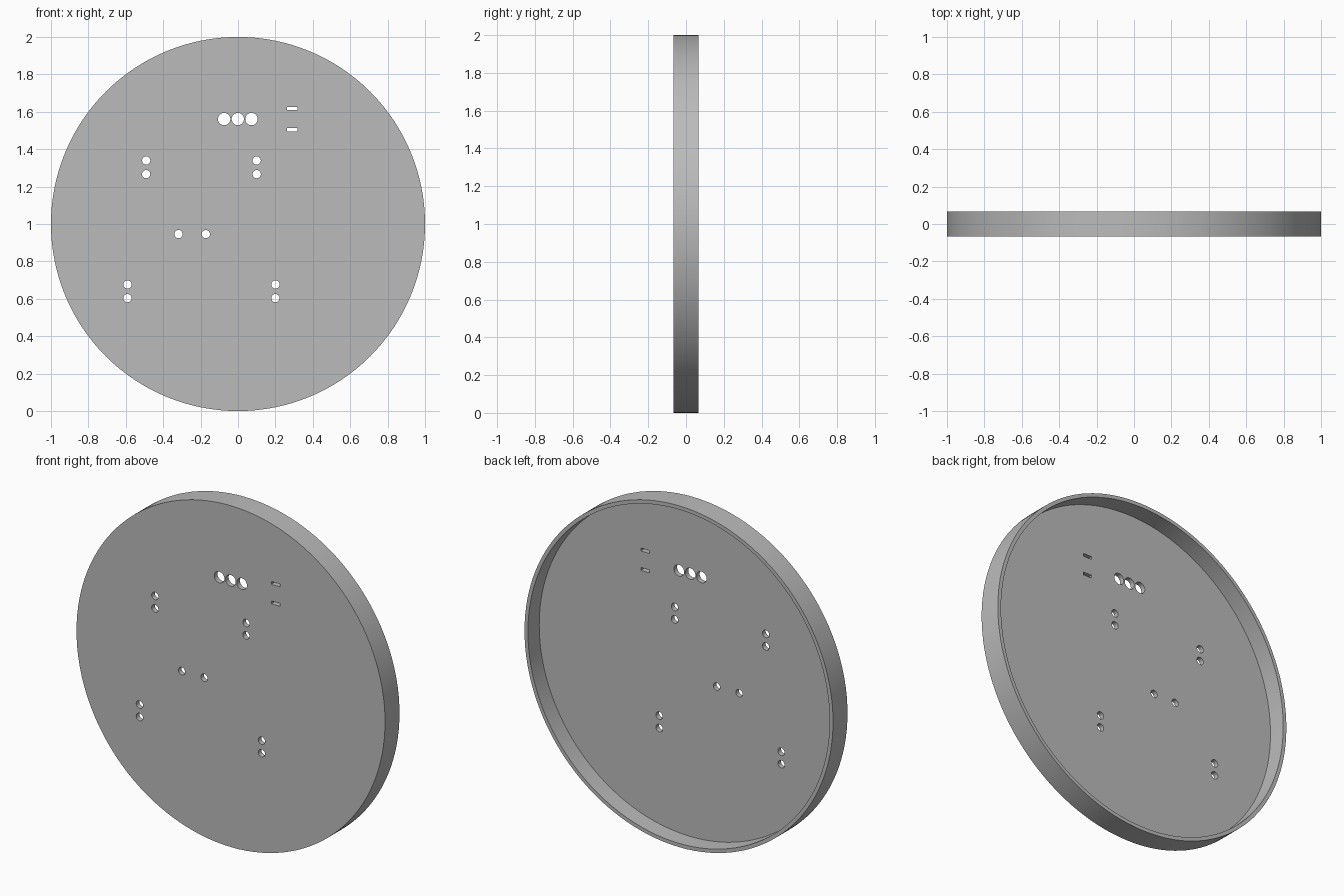
import bpy
import bmesh
import math
from mathutils import Matrix, Vector

cube = bpy.data.objects.get("Cube")
if cube:
    bpy.data.objects.remove(cube, do_unlink=True)

RADIUS, INNER = 1.0, 0.978
FRONT, BACK, FLOOR = -0.067, 0.067, -0.038
CENTRE = Vector((0, 0, 1))

# Material
grey = bpy.data.materials.new("plain grey")
grey.use_nodes = True
colour = (0.5, 0.5, 0.5, 1)
grey.diffuse_color = colour
grey.node_tree.nodes["Principled BSDF"].inputs["Base Color"].default_value = colour


def make_object(name, bm):
    bmesh.ops.recalc_face_normals(bm, faces=bm.faces)
    mesh = bpy.data.meshes.new(name)
    bm.to_mesh(mesh)
    bm.free()
    mesh.materials.append(grey)
    obj = bpy.data.objects.new(name, mesh)
    bpy.context.collection.objects.link(obj)
    return obj


# Shallow round tray, open at the back, from stacked rings
def build_tray():
    bm = bmesh.new()
    sides = 128
    rings = []
    for r, y in ((RADIUS, FRONT), (RADIUS, BACK), (INNER, BACK), (INNER, FLOOR)):
        rings.append([bm.verts.new(CENTRE + Vector((r * math.cos(a), y, r * math.sin(a))))
                      for a in (math.tau * i / sides for i in range(sides))])
    for lower, upper in zip(rings, rings[1:]):
        for i in range(sides):
            j = (i + 1) % sides
            bm.faces.new((lower[i], lower[j], upper[j], upper[i]))
    bm.faces.new(rings[0])
    bm.faces.new(rings[-1])
    return make_object("round_tray", bm)


# All holes through the front plate in one cutter
def build_cutter():
    bm = bmesh.new()
    turn = Matrix.Rotation(math.pi / 2, 4, "X")

    def round_hole(x, z, r):
        bmesh.ops.create_cone(bm, cap_ends=True, segments=32, radius1=r, radius2=r,
                              depth=0.3, matrix=Matrix.Translation((x, 0, z)) @ turn)

    pitch = 0.073
    for i in (-1, 0, 1):
        round_hole(i * pitch - 0.001, 1.561, 0.033)
    for x, z in ((-0.491, 1.303), (0.1, 1.303), (-0.591, 0.64), (0.2, 0.64)):
        for side in (-0.5, 0.5):
            round_hole(x, z + side * pitch, 0.022)
    for x in (-0.318, -0.172):
        round_hole(x, 0.946, 0.022)
    for z in (1.504, 1.618):
        bmesh.ops.create_cube(bm, size=1, matrix=Matrix.Translation((0.291, 0, z))
                              @ Matrix.Diagonal((0.056, 0.3, 0.017, 1)))
    return make_object("hole_cutter", bm)


tray = build_tray()
cutter = build_cutter()
cutter.hide_render = True

# Cut the holes and keep the edges crisp
cut = tray.modifiers.new("holes", "BOOLEAN")
cut.operation = "DIFFERENCE"
cut.solver = "EXACT"
cut.object = cutter
bpy.ops.object.select_all(action="DESELECT")
tray.select_set(True)
bpy.context.view_layer.objects.active = tray
bpy.ops.object.modifier_apply(modifier=cut.name)
bpy.data.objects.remove(cutter, do_unlink=True)
bpy.ops.object.shade_smooth_by_angle(angle=math.radians(30))
